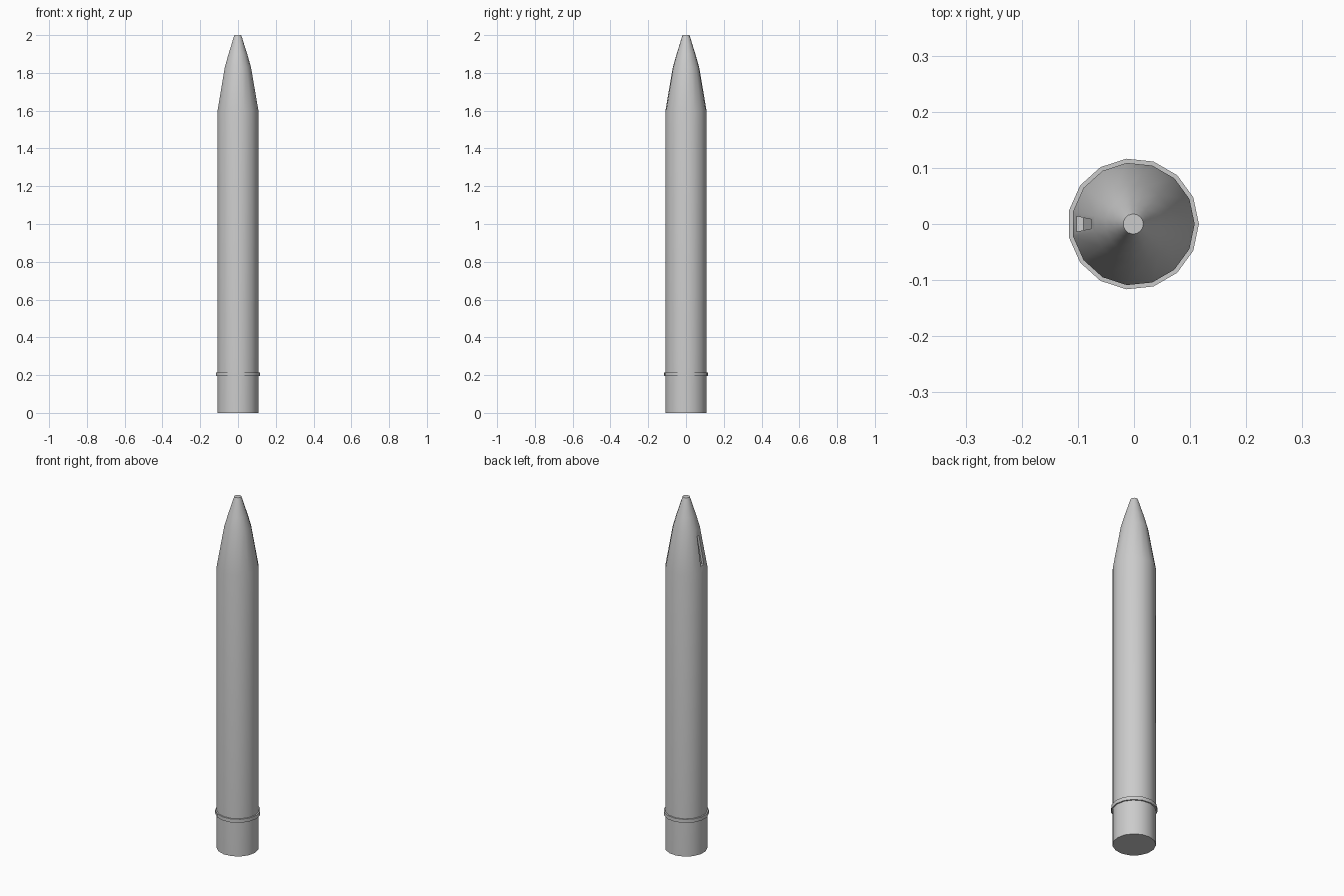
import bpy, bmesh, math
from mathutils import Vector

SIDES = 15
OFFSET = -0.0013  # keeps the odd-sided outline centred

cube = bpy.data.objects.get("Cube")
if cube:
    bpy.data.objects.remove(cube, do_unlink=True)

grey = bpy.data.materials.new("light_grey")
grey.use_nodes = True
colour = (0.6, 0.6, 0.6, 1)
grey.diffuse_color = colour
grey.node_tree.nodes["Principled BSDF"].inputs["Base Color"].default_value = colour


def lathe(bm, profile, closed=False):
    """Turn (radius, height) points into a faceted solid; returns rows of faces."""
    rings = []
    for r, z in profile:
        angles = [math.tau * i / SIDES for i in range(SIDES)]
        rings.append([bm.verts.new((r * math.cos(a) + OFFSET, r * math.sin(a), z)) for a in angles])
    pairs = list(zip(rings, rings[1:]))
    if closed:
        pairs.append((rings[-1], rings[0]))
    rows = []
    for low, high in pairs:
        rows.append([bm.faces.new((low[i], low[(i + 1) % SIDES], high[(i + 1) % SIDES], high[i]))
                     for i in range(SIDES)])
    if not closed:
        bm.faces.new(rings[0][::-1])
        bm.faces.new(rings[-1])
    return rows


def finish(bm, name):
    bmesh.ops.recalc_face_normals(bm, faces=bm.faces)
    mesh = bpy.data.meshes.new(name)
    bm.to_mesh(mesh)
    bm.free()
    mesh.materials.append(grey)
    obj = bpy.data.objects.new(name, mesh)
    bpy.context.collection.objects.link(obj)
    bpy.ops.object.select_all(action='DESELECT')
    obj.select_set(True)
    bpy.context.view_layer.objects.active = obj
    bpy.ops.object.shade_smooth_by_angle(angle=math.radians(35))
    return obj


# Straight body with a tapering, rounded nose
bm = bmesh.new()
rows = lathe(bm, [(0.1095, 0), (0.1095, 1.6), (0.07, 1.83), (0.05, 1.9),
                  (0.034, 1.95), (0.025, 1.98), (0.018, 2.0)])
bm.normal_update()

# Small recessed window in the nose facet on the right side
window = rows[1][SIDES // 2]
bmesh.ops.inset_individual(bm, faces=[window], thickness=0.005)
centre = window.calc_center_median()
for v in window.verts:
    v.co = centre + (v.co - centre) * 0.72
inward = Vector((1, 0, 0)) * 0.012
bmesh.ops.inset_individual(bm, faces=[window], thickness=0.002)
for v in window.verts:
    v.co += inward
finish(bm, "body")

# Thin collar near the base
bm = bmesh.new()
lathe(bm, [(0.108, 0.195), (0.117, 0.195), (0.117, 0.215), (0.108, 0.215)], closed=True)
finish(bm, "collar")
